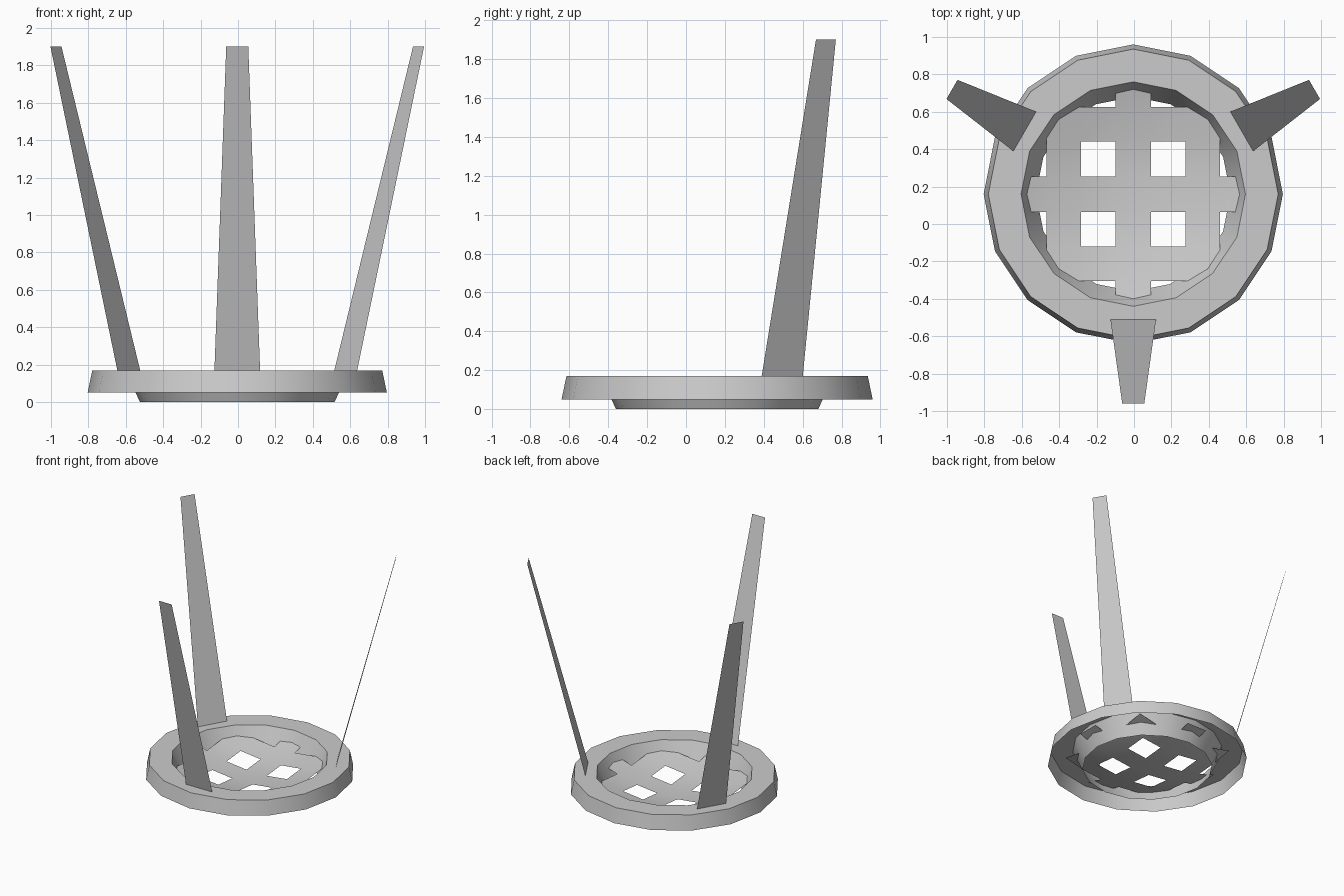
import bpy, bmesh
from math import pi, sin, cos
from mathutils import Matrix

if "Cube" in bpy.data.objects:
    bpy.data.objects.remove(bpy.data.objects["Cube"])

CENTRE = Matrix.Translation((-0.004, 0.16, 0))


def finish(name, bm, smooth=True):
    me = bpy.data.meshes.new(name)
    bm.to_mesh(me)
    bm.free()
    ob = bpy.data.objects.new(name, me)
    ob.matrix_world = CENTRE
    bpy.context.collection.objects.link(ob)
    if smooth:
        bpy.context.view_layer.objects.active = ob
        ob.select_set(True)
        bpy.ops.object.shade_smooth_by_angle(angle=0.6)
        ob.select_set(False)
    return ob


# 16-sided rim: flared outer skirt, flat top, tapered inner wall (open below)
profile = [(0.80, 0.05), (0.775, 0.17), (0.60, 0.17), (0.52, 0.0)]
sides = 16
bm = bmesh.new()
loops = [[bm.verts.new((r * cos(2 * pi * i / sides), r * sin(2 * pi * i / sides), z))
          for i in range(sides)] for r, z in profile]
for lo, hi in zip(loops, loops[1:]):
    for i in range(sides):
        j = (i + 1) % sides
        bm.faces.new((lo[i], lo[j], hi[j], hi[i]))
finish("rim", bm)

# sagging lattice floor: crossing bars whose ends pass through the inner wall
lines = [-0.62, -0.465, -0.28, -0.095, 0.095, 0.28, 0.465, 0.62]
bm = bmesh.new()
grid = [[bm.verts.new((x, y, 0.002 + 0.30 * x * x + 0.25 * y * y)) for y in lines]
        for x in lines]
for i in range(7):
    for j in range(7):
        outer = i in (0, 6) or j in (0, 6)
        solid = (3 in (i, j)) if outer else (i % 2 == 1 or j % 2 == 1)
        if solid:
            bm.faces.new((grid[i][j], grid[i + 1][j], grid[i + 1][j + 1], grid[i][j + 1]))
bmesh.ops.delete(bm, geom=[v for v in bm.verts if not v.link_faces], context='VERTS')
finish("lattice_floor", bm)

# three thin tapered straps leaning outward
for k, name in enumerate(("front_strap", "right_strap", "left_strap")):
    bm = bmesh.new()
    bm.faces.new([bm.verts.new(p) for p in (
        (0.122, -0.67, 0.17), (-0.122, -0.67, 0.17),
        (-0.059, -1.119, 1.90), (0.059, -1.119, 1.90))])
    bm.transform(Matrix.Rotation(k * 2 * pi / 3, 4, 'Z'))
    finish(name, bm, smooth=False)
